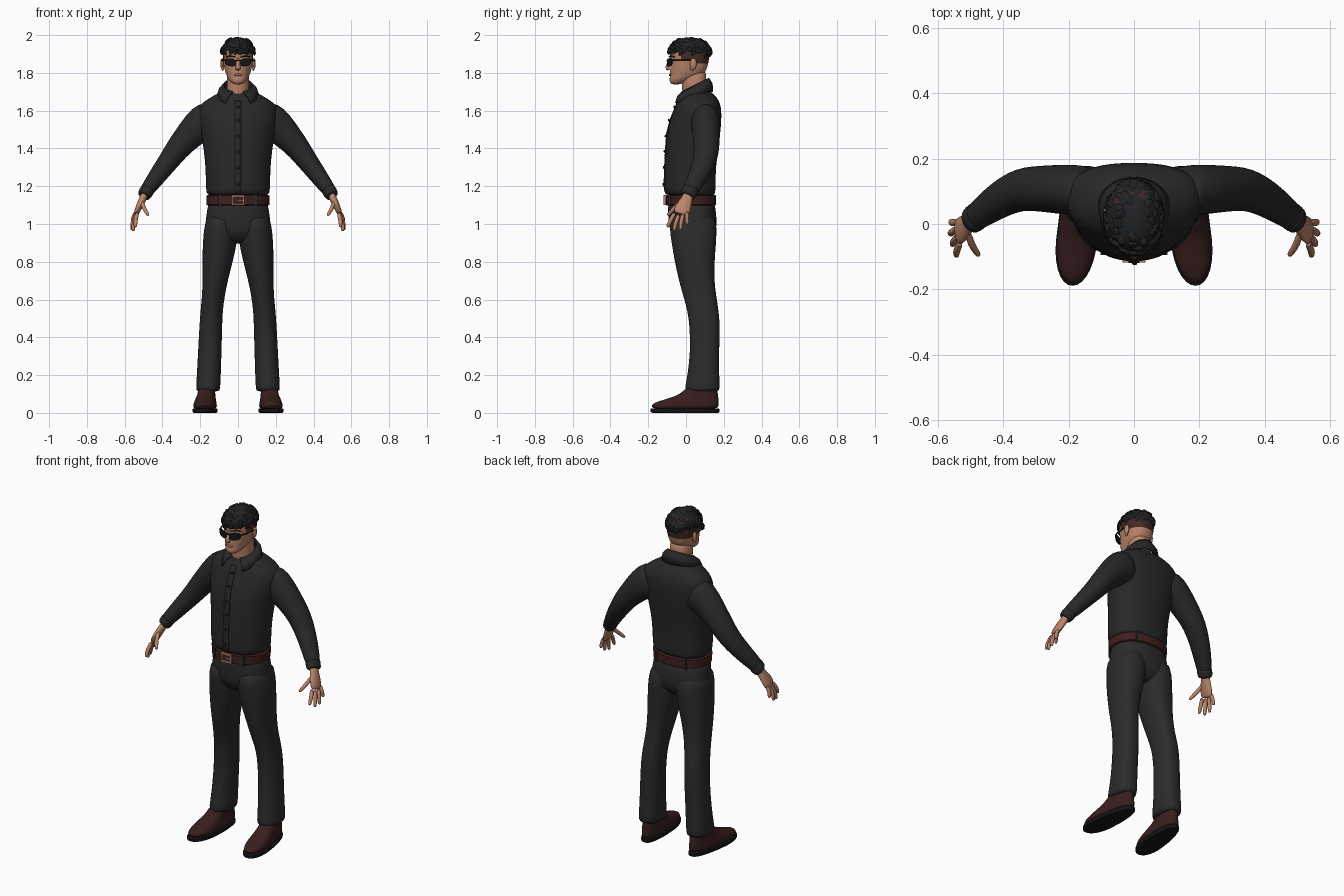
import bpy, bmesh, math, random
from mathutils import Vector

if "Cube" in bpy.data.objects:
    bpy.data.objects.remove(bpy.data.objects["Cube"])
random.seed(4)

def mat(name, *rgb):
    m = bpy.data.materials.new(name)
    m.diffuse_color = (*rgb, 1)
    m.use_nodes = True
    m.node_tree.nodes["Principled BSDF"].inputs["Base Color"].default_value = m.diffuse_color
    return m

SHIRT = mat("shirt charcoal", .021, .021, .021)
PANTS = mat("trouser charcoal", .024, .024, .024)
HAIR = mat("hair black", .015, .016, .017)
SKIN = mat("skin", .50, .235, .145)
LIP = mat("lip", .36, .14, .10)
SHOE = mat("shoe brown", .040, .013, .013)
BELT = mat("belt brown", .050, .014, .012)
BUCKLE = mat("buckle copper", .50, .24, .17)
BLACK = mat("black", .008, .008, .008)
FADE = mat("cropped hair brown", .055, .022, .018)

def finish(name, bm, m, mirror=False, sub=0, solid=0, angle=40):
    bmesh.ops.recalc_face_normals(bm, faces=bm.faces)
    me = bpy.data.meshes.new(name)
    bm.to_mesh(me)
    bm.free()
    ob = bpy.data.objects.new(name, me)
    bpy.context.collection.objects.link(ob)
    me.materials.append(m)
    if solid:
        ob.modifiers.new("solid", 'SOLIDIFY').thickness = solid
    if mirror:
        ob.modifiers.new("mirror", 'MIRROR')
    if sub:
        s = ob.modifiers.new("sub", 'SUBSURF')
        s.levels = s.render_levels = sub
    for o in bpy.context.selected_objects:
        o.select_set(False)
    ob.select_set(True)
    bpy.context.view_layer.objects.active = ob
    bpy.ops.object.shade_smooth_by_angle(angle=math.radians(angle))
    return ob

def skin_rings(bm, rings, cap=True):
    vr = [[bm.verts.new(p) for p in r] for r in rings]
    n = len(vr[0])
    for a, b in zip(vr, vr[1:]):
        for i in range(n):
            bm.faces.new((a[i], a[(i + 1) % n], b[(i + 1) % n], b[i]))
    if cap:
        bm.faces.new(vr[0])
        bm.faces.new(vr[-1])

def power(v, e):
    return math.copysign(abs(v) ** (2 / e), v)

def section(z, x0, x1, y0, y1, yc=None, ef=2.1, eb=2.4, n=28):
    """Horizontal outline with separate front and back depth."""
    cx, rx = (x0 + x1) / 2, (x1 - x0) / 2
    yc = (y0 + y1) / 2 if yc is None else yc
    out = []
    for i in range(n):
        a = math.tau * i / n
        c, s = math.cos(a), math.sin(a)
        e = eb if s > 0 else ef
        out.append((cx + rx * power(c, e), yc + (y1 - yc if s > 0 else yc - y0) * power(s, e), z))
    return out

def stack(name, rows, m, mirror=False, sub=1, **kw):
    bm = bmesh.new()
    skin_rings(bm, [section(*r, **kw) for r in rows])
    return finish(name, bm, m, mirror, sub)

def add_tube(bm, pts, hint=(0, 1, 0), n=16):
    """Tube through (x, y, z, radius along hint, radius across)."""
    P = [Vector(p[:3]) for p in pts]
    rings = []
    for i, p in enumerate(pts):
        t = (P[min(i + 1, len(P) - 1)] - P[max(i - 1, 0)]).normalized()
        u = Vector(hint)
        u = (u - t * u.dot(t)).normalized()
        v = t.cross(u)
        ru, rv = p[3], p[-1]
        rings.append([P[i] + u * ru * math.cos(math.tau * k / n) + v * rv * math.sin(math.tau * k / n)
                      for k in range(n)])
    skin_rings(bm, rings)

def tube(name, pts, m, mirror=False, sub=1, hint=(0, 1, 0), n=16):
    bm = bmesh.new()
    add_tube(bm, pts, hint, n)
    return finish(name, bm, m, mirror, sub)

def add_box(bm, c, s):
    g = bmesh.ops.create_cube(bm, size=1)
    for v in g['verts']:
        v.co = Vector(c) + Vector([v.co[k] * s[k] for k in range(3)])

def add_ball(bm, c, s):
    g = bmesh.ops.create_uvsphere(bm, u_segments=14, v_segments=9, radius=1)
    for v in g['verts']:
        v.co = Vector(c) + Vector([v.co[k] * s[k] for k in range(3)])

# shirt body: z, half width, front y, back y, y of the widest point
TORSO = [(1.145, .158, -.095, .148, .03), (1.165, .168, -.112, .156, .03), (1.20, .171, -.116, .157, .03),
         (1.30, .172, -.113, .158, .035), (1.40, .183, -.108, .172, .045), (1.48, .196, -.102, .182, .06),
         (1.55, .208, -.085, .188, .075), (1.60, .212, -.064, .188, .085), (1.635, .20, -.05, .182, .085),
         (1.665, .155, -.034, .168, .08), (1.69, .11, -.018, .145, .07), (1.71, .075, -.006, .12, .06)]
stack("shirt_body", [(z, -w, w, f, b, c) for z, w, f, b, c in TORSO], SHIRT)

def front_y(z):
    for a, b in zip(TORSO, TORSO[1:]):
        if a[0] <= z <= b[0]:
            k = (z - a[0]) / (b[0] - a[0])
            return a[2] + (b[2] - a[2]) * k

# button strip and buttons
bm = bmesh.new()
rows = [[bm.verts.new((x, front_y(z) - .003, z)) for x in (-.017, .017)]
        for z in [1.155 + .5 * i / 20 for i in range(21)]]
for a, b in zip(rows, rows[1:]):
    bm.faces.new((a[0], a[1], b[1], b[0]))
finish("shirt_placket", bm, SHIRT, solid=.006)
bm = bmesh.new()
for z in (1.21, 1.30, 1.385, 1.465, 1.55, 1.62):
    add_ball(bm, (.002, front_y(z) - .006, z), (.008, .004, .008))
finish("shirt_buttons", bm, BLACK)

# folded collar with two front points
bm = bmesh.new()
rows = []
for i in range(33):
    t = i / 16 - 1
    a, b = math.radians(t * 160), math.radians(t * 143)
    fr = (1 - math.cos(a)) / 2
    top = Vector((.076 * math.sin(a), .048 + .074 * math.cos(a), 1.775 - .075 * fr))
    bot = Vector((.112 * math.sin(b), .05 + (.094 if math.cos(b) > 0 else .135) * math.cos(b), 1.70 - .062 * fr ** 2))
    mid = (top + bot) / 2 + Vector((.008 * math.sin(b), .008 * math.cos(b), .006))
    rows.append([bm.verts.new(p) for p in (top, mid, bot)])
for a, b in zip(rows, rows[1:]):
    for k in range(2):
        bm.faces.new((a[k], b[k], b[k + 1], a[k + 1]))
finish("shirt_collar", bm, SHIRT, solid=.007)

# sleeves and cuffs
tube("sleeve", [(.12, .10, 1.555, .07, .085), (.168, .102, 1.545, .08, .107), (.215, .106, 1.515, .077, .089),
                (.285, .108, 1.44, .071, .071), (.325, .108, 1.392, .068, .064), (.362, .10, 1.34, .064, .057),
                (.405, .078, 1.283, .058, .051), (.45, .047, 1.222, .05, .044), (.482, .022, 1.178, .043, .038),
                (.49, .017, 1.167, .036, .032)], SHIRT, True, n=20)
tube("cuff", [(.476, .027, 1.187, .041, .037), (.479, .025, 1.182, .046, .040), (.498, .01, 1.150, .043, .037),
              (.500, .008, 1.147, .036, .03)], SHIRT, True, n=20)

# hands
bm = bmesh.new()
add_tube(bm, [(.485, .02, 1.175, .027, .021), (.503, .006, 1.135, .029, .020), (.520, -.01, 1.10, .040, .019),
              (.533, -.022, 1.07, .044, .016), (.541, -.028, 1.048, .036, .011)])
for k, tip in [((.531, -.056, 1.063), (.543, -.098, .983)), ((.538, -.036, 1.055), (.555, -.064, .962)),
               ((.542, -.014, 1.057), (.562, -.030, .968)), ((.540, .006, 1.066), (.560, .008, .998)),
               ((.510, -.020, 1.122), (.474, -.097, 1.045))]:
    a, b = Vector(k), Vector(tip)
    m = (a + b) / 2 + Vector((.006, -.004, 0))
    add_tube(bm, [(*a, .012), (*m, .0115), (*(m * .35 + b * .65), .0105), (*(m * .06 + b * .94), .008), (*b, .003)], n=10)
finish("hand", bm, SKIN, True, 1)

# trousers
stack("trouser_hips", [(z, -w, w, f, b) for z, w, f, b in
      [(1.13, .157, -.096, .148), (1.09, .161, -.096, .156), (1.02, .173, -.094, .164), (.96, .176, -.086, .160),
       (.92, .13, -.06, .13), (.895, .05, -.02, .09)]], PANTS)
stack("trouser_leg", [(1.06, .005, .163, -.088, .155), (.98, .002, .180, -.088, .163), (.90, .004, .187, -.077, .160),
      (.80, .028, .189, -.060, .151), (.70, .054, .188, -.038, .150), (.62, .070, .190, -.015, .160),
      (.54, .081, .199, .008, .174), (.45, .084, .205, .020, .180), (.32, .087, .212, .022, .175),
      (.20, .091, .218, .008, .176), (.125, .094, .223, -.008, .179), (.112, .098, .219, -.002, .175)], PANTS, True)

# belt, loops and buckle
bm = bmesh.new()
skin_rings(bm, [section(z, -w, w, -w * .64, w * .64 + .053) for z, w in
                [(1.098, .158), (1.102, .166), (1.15, .167), (1.154, .158)]])
finish("belt", bm, BELT)
bm = bmesh.new()
for x in (-.03, .03):
    add_box(bm, (x, -.112, 1.126), (.009, .012, .052))
for z in (1.104, 1.148):
    add_box(bm, (0, -.112, z), (.06, .012, .009))
add_box(bm, (.012, -.114, 1.126), (.036, .008, .007))
finish("belt_buckle", bm, BUCKLE)
bm = bmesh.new()
for x, y in ((.095, -.088), (.095, .142)):
    add_box(bm, (x, y, 1.126), (.014, .014, .062))
finish("belt_loop", bm, PANTS, True)

# shoes, toes turned slightly outwards
def shoe(name, rows, m, sub):
    bm = bmesh.new()
    rings = [section(z, -w, w, f, b, c, 2.1, 2.8) for z, w, f, b, c in rows]
    skin_rings(bm, [[(.171 - .09 * y + x * (1 if y < 0 else 1 - y * 1.1), y, z) for x, y, z in r] for r in rings])
    finish(name, bm, m, True, sub)

shoe("shoe_upper", [(.015, .058, -.183, .172, -.05), (.04, .061, -.185, .174, -.045), (.055, .058, -.168, .174, -.04),
     (.07, .054, -.115, .173, -.02), (.088, .050, -.06, .171, .02), (.105, .048, -.025, .168, .05),
     (.14, .046, .005, .165, .08)], SHOE, 1)
shoe("shoe_sole", [(0, .058, -.178, .172, -.05), (.006, .063, -.188, .177, -.05), (.021, .063, -.189, .177, -.05),
     (.024, .058, -.182, .172, -.05)], BLACK, 0)

# neck and head; the close-cropped area is chosen by height and depth
stack("neck", [(1.62, -.065, .065, -.02, .11), (1.70, -.06, .06, -.018, .107), (1.77, -.058, .058, -.025, .108),
               (1.83, -.058, .058, -.03, .105)], SKIN)
head = stack("head", [(z, -w, w, f, b, c) for z, w, f, b, c in
      [(1.738, .022, -.078, -.03, -.05), (1.752, .040, -.087, .0, -.04), (1.77, .053, -.088, .04, -.02),
       (1.785, .060, -.084, .08, 0), (1.80, .066, -.085, .10, .01), (1.825, .073, -.084, .112, .02),
       (1.85, .078, -.082, .118, .02), (1.87, .080, -.084, .122, .02), (1.90, .081, -.089, .125, .02),
       (1.93, .079, -.086, .124, .02), (1.96, .068, -.07, .112, .02), (1.98, .04, -.03, .08, .02)]], SKIN)
head.data.materials.append(FADE)
for p in head.data.polygons:
    if p.center.z > 1.845 + max(0, .05 - p.center.y) * .55:
        p.material_index = 1
    if p.center.y < -.02:
        p.material_index = 0
tube("nose", [(0, -.083, 1.88, .008, .008), (0, -.090, 1.855, .009, .010), (0, -.098, 1.835, .011, .012),
              (0, -.098, 1.823, .012, .016), (0, -.088, 1.815, .006, .010)], SKIN)
bm = bmesh.new()
add_ball(bm, (0, -.083, 1.789), (.024, .008, .007))
finish("lips", bm, LIP)
bm = bmesh.new()
add_ball(bm, (.084, .038, 1.848), (.010, .018, .030))
add_ball(bm, (.081, .032, 1.825), (.007, .011, .014))
finish("ear", bm, SKIN, True)

# sunglasses: curved lenses, bridge and side arms
bm = bmesh.new()
rings = []
for d in (0, .007):
    rings.append([(x, -.101 + d + 5 * x * x, z) for x, _, z in
                  [(.040 + .029 * power(math.cos(a), 2.8), 0, 1.856 + .021 * power(math.sin(a), 2.6)
                    + .004 * math.cos(a)) for a in [math.tau * i / 24 for i in range(24)]]])
skin_rings(bm, rings)
add_box(bm, (0, -.099, 1.866), (.03, .007, .007))
add_tube(bm, [(.066, -.078, 1.868, .004), (.080, -.045, 1.866, .004), (.086, .03, 1.866, .004),
              (.086, .052, 1.85, .004)], (0, 0, 1), 8)
finish("sunglasses", bm, BLACK, True)
tube("eyebrow", [(.015, -.089, 1.884, .003), (.042, -.081, 1.890, .004), (.064, -.06, 1.884, .003)],
     HAIR, True, 0, (0, 0, 1), 8)

# hair: rough cap with overlapping locks swept out from the crown
C, R = Vector((0, .02, 1.908)), Vector((.088, .113, .082))
def on_cap(az, el, k=1.0):
    d = Vector((math.cos(el) * math.sin(az), math.cos(el) * math.cos(az), math.sin(el)))
    return C + Vector([d[i] * R[i] * k for i in range(3)])

bm = bmesh.new()
bmesh.ops.create_icosphere(bm, subdivisions=4, radius=1)
for v in bm.verts:
    v.co = C + Vector([v.co[i] * R[i] * random.uniform(.975, 1.0) for i in range(3)])
low = [v for v in bm.verts if v.co.z < 1.912 - .15 * max(0, v.co.y)]
bmesh.ops.delete(bm, geom=low, context='VERTS')
finish("hair_cap", bm, HAIR, solid=.006)
bm = bmesh.new()
for i in range(110):
    az = i * 2.39996
    el = random.uniform(.15, 1.25) if i % 2 else random.uniform(.15, .45)
    back = max(0, math.cos(az))
    drop = random.uniform(.25, .42) + .12 * back
    tw = random.uniform(-.35, .35)
    pts = []
    for k, (lift, r) in enumerate([(.95, .007), (1.01, .013), (1.02, .011), (1.01, .002)]):
        p = on_cap(az + tw * k / 3, el - drop * k / 3, lift)
        pts.append((p.x, p.y, min(p.z, 1.992), r, r * .5))
    add_tube(bm, pts, (-math.cos(az), math.sin(az), 0), 6)
finish("hair_locks", bm, HAIR)
